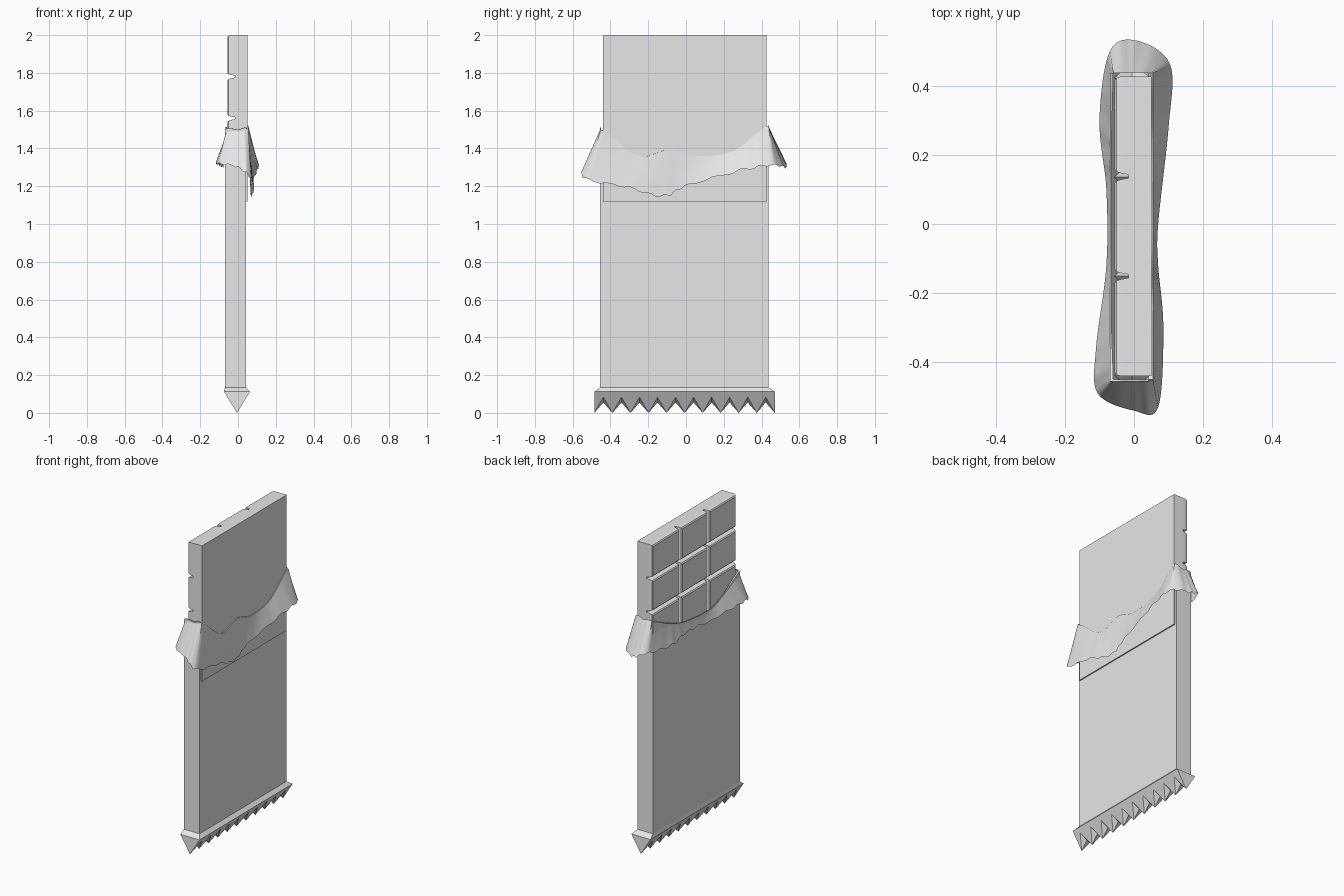
import bpy, bmesh, math, random
from mathutils import Vector

random.seed(4)
if "Cube" in bpy.data.objects:
    bpy.data.objects.remove(bpy.data.objects["Cube"])

grey = bpy.data.materials.new("plain_grey")
grey.use_nodes = True
grey.diffuse_color = (0.8, 0.8, 0.8, 1)
grey.node_tree.nodes["Principled BSDF"].inputs["Base Color"].default_value = (0.8, 0.8, 0.8, 1)


def finish(name, bm, smooth=None, closed=True):
    bmesh.ops.remove_doubles(bm, verts=bm.verts, dist=0.0001)
    if closed:
        bmesh.ops.recalc_face_normals(bm, faces=bm.faces)
    mesh = bpy.data.meshes.new(name)
    bm.to_mesh(mesh)
    bm.free()
    mesh.materials.append(grey)
    obj = bpy.data.objects.new(name, mesh)
    bpy.context.collection.objects.link(obj)
    if smooth:
        bpy.ops.object.select_all(action="DESELECT")
        obj.select_set(True)
        bpy.context.view_layer.objects.active = obj
        bpy.ops.object.shade_smooth_by_angle(angle=math.radians(smooth))
    return obj


def loft(bm, rings, caps=False):
    loops = [[bm.verts.new(p) for p in ring] for ring in rings]
    n = len(loops[0])
    for a, b in zip(loops, loops[1:]):
        for i in range(n):
            j = (i + 1) % n
            bm.faces.new((a[i], a[j], b[j], b[i]))
    if caps:
        bm.faces.new(loops[0][::-1])
        bm.faces.new(loops[-1])


def rect_yz(x, y0, y1, z0, z1):
    return [(x, y0, z0), (x, y1, z0), (x, y1, z1), (x, y0, z1)]


def rect_xy(z, x0, x1, y0, y1):
    return [(x0, y0, z), (x1, y0, z), (x1, y1, z), (x0, y1, z)]


# Chocolate slab: flat back with a grid of bevelled chunks
left, right, low, top = -0.44, 0.427, 1.12, 2.0
back_x, groove_x = 0.05, -0.016
bm = bmesh.new()
loft(bm, [rect_yz(x, left, right, low, top) for x in (back_x, groove_x)], caps=True)
finish("chocolate_slab", bm)

cols, rows = 3, 4
w, h = (right - left) / cols, (top - low) / rows
bm = bmesh.new()
for c in range(cols):
    for r in range(rows):
        rings = []
        for x, inset in ((groove_x, 0.005), (-0.038, 0.009), (-0.051, 0.013), (-0.056, 0.02)):
            edge = max(0, inset - 0.009)
            rings.append(rect_yz(
                x,
                left + c * w + (edge if c == 0 else inset),
                left + (c + 1) * w - (edge if c == cols - 1 else inset),
                low + r * h + (edge if r == 0 else inset),
                low + (r + 1) * h - (edge if r == rows - 1 else inset)))
        loft(bm, rings, caps=True)
finish("chocolate_chunks", bm, smooth=35)

# Torn opening: stations of the fold line and the rim hanging from it
stations = [
    ((.055, -.45, 1.5), (.07, -.53, 1.24)),
    ((.055, -.25, 1.36), (.085, -.3, 1.19)),
    ((.055, -.08, 1.395), (.07, -.12, 1.145)),
    ((.055, .05, 1.36), (.07, 0, 1.2)),
    ((.055, .25, 1.385), (.1, .28, 1.28)),
    ((.055, .437, 1.52), (.105, .46, 1.31)),
    ((0, .437, 1.51), (.01, .53, 1.3)),
    ((-.06, .437, 1.51), (-.07, .5, 1.33)),
    ((-.065, .25, 1.43), (-.1, .3, 1.31)),
    ((-.065, .1, 1.385), (-.08, .1, 1.32)),
    ((-.065, -.15, 1.37), (-.08, -.12, 1.3)),
    ((-.065, -.3, 1.42), (-.11, -.36, 1.32)),
    ((-.06, -.45, 1.5), (-.105, -.49, 1.32)),
    ((0, -.45, 1.5), (0, -.54, 1.3)),
]
fold_pts = [Vector(s[0]) for s in stations]
rim_pts = [Vector(s[1]) for s in stations]


def spline(pts, i, t):
    a, b, c, d = (pts[(i + k) % len(pts)] for k in (-1, 0, 1, 2))
    return b + (c - a) * t / 2 + (a - b * 2.5 + c * 2 - d / 2) * t * t + (b * 3 - a - c * 3 + d) * t ** 3 / 2


steps = 8
fold, rim = [], []
for i in range(len(stations)):
    for s in range(steps):
        t = s / steps
        p = fold_pts[i].lerp(fold_pts[(i + 1) % len(stations)], t)
        p.z = min(spline(fold_pts, i, t).z, 1.525)
        fold.append(p)
        q = spline(rim_pts, i, t)
        q.z += (0.006 if s % 4 < 2 else -0.004) + random.uniform(-0.003, 0.003)
        rim.append(q)

# Folded-over flap
bm = bmesh.new()
loft(bm, [rim, [f.lerp(r, 0.5) for f, r in zip(fold, rim)], fold])
finish("torn_flap", bm, smooth=50, closed=False)

# Wrapper sleeve, open along the fold line
bx0, bx1, by0, by1, collar_z = -0.069, 0.042, -0.455, 0.437, 0.135
wall = [Vector((max(bx0, min(bx1, p.x * 1.2)), max(by0, min(by1, p.y * 1.02)), p.z)) for p in fold]
bm = bmesh.new()
loft(bm, [[(p.x, p.y, collar_z) for p in wall], wall, fold])
finish("wrapper_sleeve", bm, closed=False)

# Crimped end: collar flaring into a wedge with zigzag teeth
cx0, cx1, cy0, cy1, crimp_z = -0.074, 0.063, -0.485, 0.47, 0.112
bm = bmesh.new()
loft(bm, [rect_xy(crimp_z, cx0, cx1, cy0, cy1), rect_xy(collar_z, bx0, bx1, by0, by1)])
finish("crimp_collar", bm)

teeth = 10
pitch = (cy1 - cy0) / teeth
mid_x = (cx0 + cx1) / 2
bm = bmesh.new()


def face(*pts):
    bm.faces.new([bm.verts.new(p) for p in pts])


for i in range(teeth):
    y0 = cy0 + i * pitch
    ym, y1 = y0 + pitch / 2, y0 + pitch
    valley = (mid_x, ym, 0.055)
    tip0, tip1 = (mid_x, y0, 0), (mid_x, y1, 0)
    for x in (cx0, cx1):
        notch = (x + (mid_x - x) * 0.25, ym, crimp_z * 0.75)
        face((x, y0, crimp_z), (x, ym, crimp_z), notch, tip0)
        face((x, ym, crimp_z), (x, y1, crimp_z), tip1, notch)
        face(notch, valley, tip0)
        face(notch, tip1, valley)
for y in (cy0, cy1):
    face((cx0, y, crimp_z), (cx1, y, crimp_z), (mid_x, y, 0))
finish("crimp_teeth", bm)
